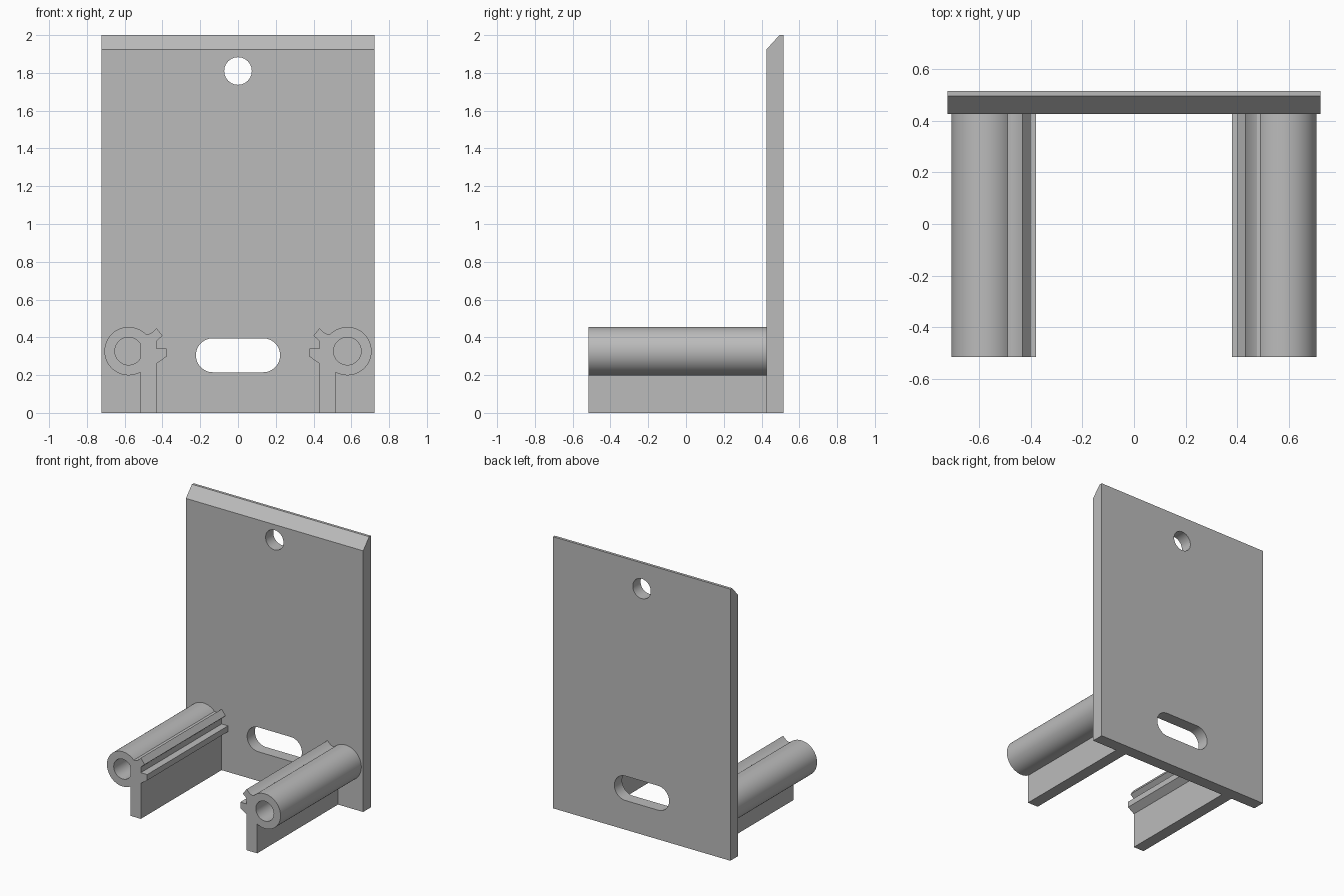
import bpy
import bmesh
from math import cos, sin, radians

if "Cube" in bpy.data.objects:
    bpy.data.objects.remove(bpy.data.objects["Cube"])

# Single grey finish
grey = bpy.data.materials.new("plain grey")
grey.use_nodes = True
colour = (0.5, 0.5, 0.5, 1)
grey.diffuse_color = colour
grey.node_tree.nodes["Principled BSDF"].inputs["Base Color"].default_value = colour

HALF_W = 0.722
FRONT, PLATE_FRONT, BACK = -0.515, 0.425, 0.515


def arc(cx, cz, r, start, end, steps=48):
    """Points along an arc, angles in degrees."""
    angles = [radians(start + (end - start) * i / steps) for i in range(steps + 1)]
    return [(cx + r * cos(a), cz + r * sin(a)) for a in angles]


def sweep(name, points, offset):
    """Extrude a closed loop of 3D points into a solid."""
    bm = bmesh.new()
    face = bm.faces.new([bm.verts.new(p) for p in points])
    new = bmesh.ops.extrude_face_region(bm, geom=[face])["geom"]
    bmesh.ops.translate(bm, vec=offset,
                        verts=[g for g in new if isinstance(g, bmesh.types.BMVert)])
    bmesh.ops.recalc_face_normals(bm, faces=bm.faces)
    mesh = bpy.data.meshes.new(name)
    bm.to_mesh(mesh)
    bm.free()
    mesh.materials.append(grey)
    obj = bpy.data.objects.new(name, mesh)
    bpy.context.collection.objects.link(obj)
    return obj


def sweep_y(name, outline, y0, y1):
    return sweep(name, [(x, y0, z) for x, z in outline], (0, y1 - y0, 0))


def select(obj):
    bpy.ops.object.select_all(action='DESELECT')
    obj.select_set(True)
    bpy.context.view_layer.objects.active = obj


def cut(obj, outline):
    """Cut an outline right through along y."""
    cutter = sweep_y("cutter", outline, -1, 1)
    cutter.hide_render = True
    mod = obj.modifiers.new("cut", 'BOOLEAN')
    mod.operation = 'DIFFERENCE'
    mod.solver = 'EXACT'
    mod.object = cutter
    select(obj)
    bpy.ops.object.modifier_apply(modifier=mod.name)
    bpy.data.objects.remove(cutter)


def finish(obj):
    select(obj)
    bpy.ops.object.shade_smooth_by_angle(angle=radians(25))


# Back plate with chamfered top edge, round hole and slot
side = [(PLATE_FRONT, 0), (BACK, 0), (BACK, 2), (0.495, 2), (PLATE_FRONT, 1.923)]
plate = sweep("back_plate", [(-HALF_W, y, z) for y, z in side], (2 * HALF_W, 0, 0))
cut(plate, arc(0, 1.81, 0.073, 0, 360)[:-1])
cut(plate, arc(0.133, 0.305, 0.09, -90, 90, 24) + arc(-0.133, 0.305, 0.09, 90, 270, 24))
finish(plate)

# Rails: tube on a web, with a ledge and a hooked lip facing inward
TUBE_X, TUBE_Z, WEB_IN, WEB_OUT = 0.579, 0.327, 0.431, 0.517
lip = [(0.475, 0.416), (0.455, 0.425), (WEB_IN, 0.449), (0.4, 0.408), (WEB_IN, 0.381),
       (WEB_IN, 0.34), (0.379, 0.34), (0.379, 0.297), (WEB_IN, 0.262)]
tube = [(-x, z) for x, z in arc(-TUBE_X, TUBE_Z, 0.128, -61, -315)]
profile = [(WEB_IN, 0), (WEB_OUT, 0)] + tube + lip
bore = arc(TUBE_X, TUBE_Z, 0.073, 0, 360)[:-1]

for name, s in (("left_rail", 1), ("right_rail", -1)):
    rail = sweep_y(name, [(s * x, z) for x, z in profile], FRONT, PLATE_FRONT)
    hole = [(s * x, z) for x, z in bore]
    if s < 0:
        # The web's outer face flattens this bore
        hole = [(max(min(x, -WEB_OUT), -1), z) for x, z in hole]
    cut(rail, hole)
    finish(rail)
